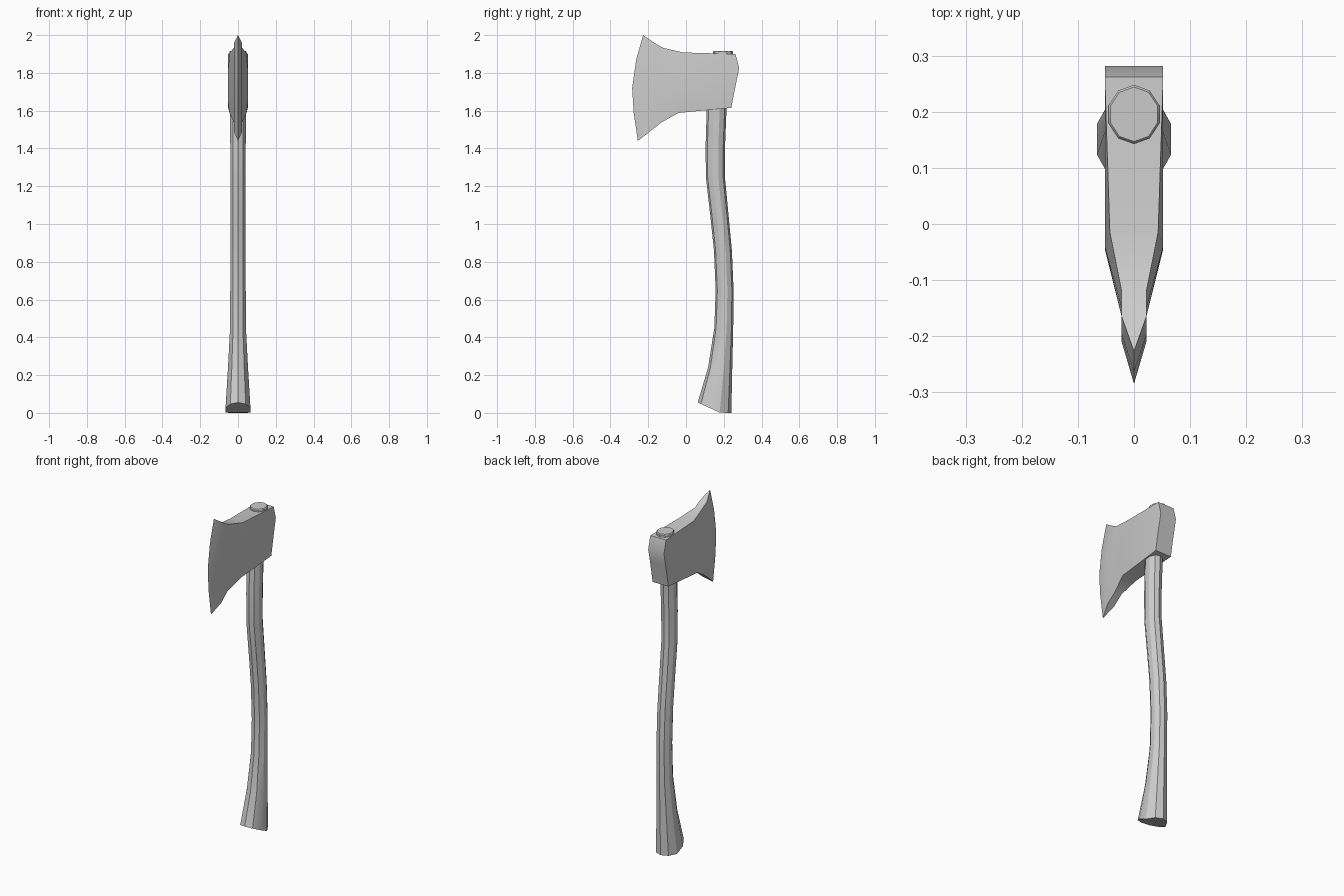
import bpy, bmesh, math

cube = bpy.data.objects.get("Cube")
if cube:
    bpy.data.objects.remove(cube, do_unlink=True)

grey = bpy.data.materials.new("plain grey")
grey.use_nodes = True
colour = (0.6, 0.6, 0.6, 1)
grey.diffuse_color = colour
grey.node_tree.nodes["Principled BSDF"].inputs["Base Color"].default_value = colour


def finish(bm, name):
    bmesh.ops.remove_doubles(bm, verts=bm.verts, dist=0.0005)
    bmesh.ops.recalc_face_normals(bm, faces=bm.faces)
    mesh = bpy.data.meshes.new(name)
    bm.to_mesh(mesh)
    bm.free()
    mesh.materials.append(grey)
    obj = bpy.data.objects.new(name, mesh)
    bpy.context.collection.objects.link(obj)
    bpy.ops.object.select_all(action='DESELECT')
    obj.select_set(True)
    bpy.context.view_layer.objects.active = obj
    bpy.ops.object.shade_smooth_by_angle(angle=math.radians(30))
    return obj


# Axe head: stations from cutting edge to poll, each with (y, z) rows from
# bottom to top, then half width at the bottom, along the middle and at the top
stations = [
    ([(-.255, 1.44), (-.277, 1.59), (-.285, 1.72), (-.264, 1.87), (-.227, 2.0)], (0, 0, 0)),
    ([(-.19, 1.49), (-.205, 1.61), (-.21, 1.72), (-.196, 1.84), (-.165, 1.957)], (.022, .022, .022)),
    ([(-.13, 1.538), (-.155, 1.63), (-.165, 1.72), (-.15, 1.83), (-.12, 1.932)], (.022, .022, .022)),
    ([(-.04, 1.588), (-.045, 1.64), (-.045, 1.72), (-.04, 1.82), (-.015, 1.908)], (.045, .052, .043)),
    ([(.24, 1.615), (.252, 1.68), (.266, 1.75), (.282, 1.825), (.262, 1.9)], (.052, .052, .052)),
]
bm = bmesh.new()
sides = []
for s in (1, -1):
    grid = []
    for rows, (low, mid, high) in stations:
        widths = (low, mid, mid, mid, high)
        grid.append([bm.verts.new((s * w, y, z)) for (y, z), w in zip(rows, widths)])
    sides.append(grid)
    for a, b in zip(grid, grid[1:]):
        for i in range(4):
            bm.faces.new((a[i], b[i], b[i + 1], a[i + 1]))
left, right = sides
for i in range(4):
    # underside, top and poll
    for row in (0, -1):
        bm.faces.new((left[i][row], left[i + 1][row], right[i + 1][row], right[i][row]))
    bm.faces.new((left[-1][i], left[-1][i + 1], right[-1][i + 1], right[-1][i]))
finish(bm, "axe_head")


# Handle: ten-sided rings of (z, front y, back y, half width, rise of front lip)
SIDES = 10


def loft(rings, name):
    bm = bmesh.new()
    loops = []
    for z, front, back, half, lip in rings:
        loop = []
        for k in range(SIDES):
            a = 2 * math.pi * k / SIDES
            c = math.cos(a)
            y = (front + back) / 2 - c * (back - front) / 2
            x = half / math.cos(math.pi / SIDES) * math.sin(a)
            loop.append(bm.verts.new((x, y, z + lip * max(0, (c + .35) / 1.35))))
        loops.append(loop)
    for a, b in zip(loops, loops[1:]):
        for k in range(SIDES):
            n = (k + 1) % SIDES
            bm.faces.new((a[k], a[n], b[n], b[k]))
    bm.faces.new(loops[0])
    bm.faces.new(loops[-1])
    return finish(bm, name)


loft([
    (0, .062, .24, .066, .055),
    (.24, .117, .245, .053, 0),
    (.45, .15, .25, .042, 0),
    (.65, .157, .252, .041, 0),
    (.86, .148, .243, .041, 0),
    (1.05, .128, .225, .041, 0),
    (1.25, .105, .206, .041, 0),
    (1.42, .104, .207, .041, 0),
    (1.62, .11, .215, .042, 0),
    (1.88, .14, .244, .043, 0),
], "handle")

# Handle end showing above the head
loft([
    (1.88, .143, .248, .045, 0),
    (1.912, .143, .248, .045, 0),
    (1.917, .147, .244, .042, 0),
], "handle_top")
